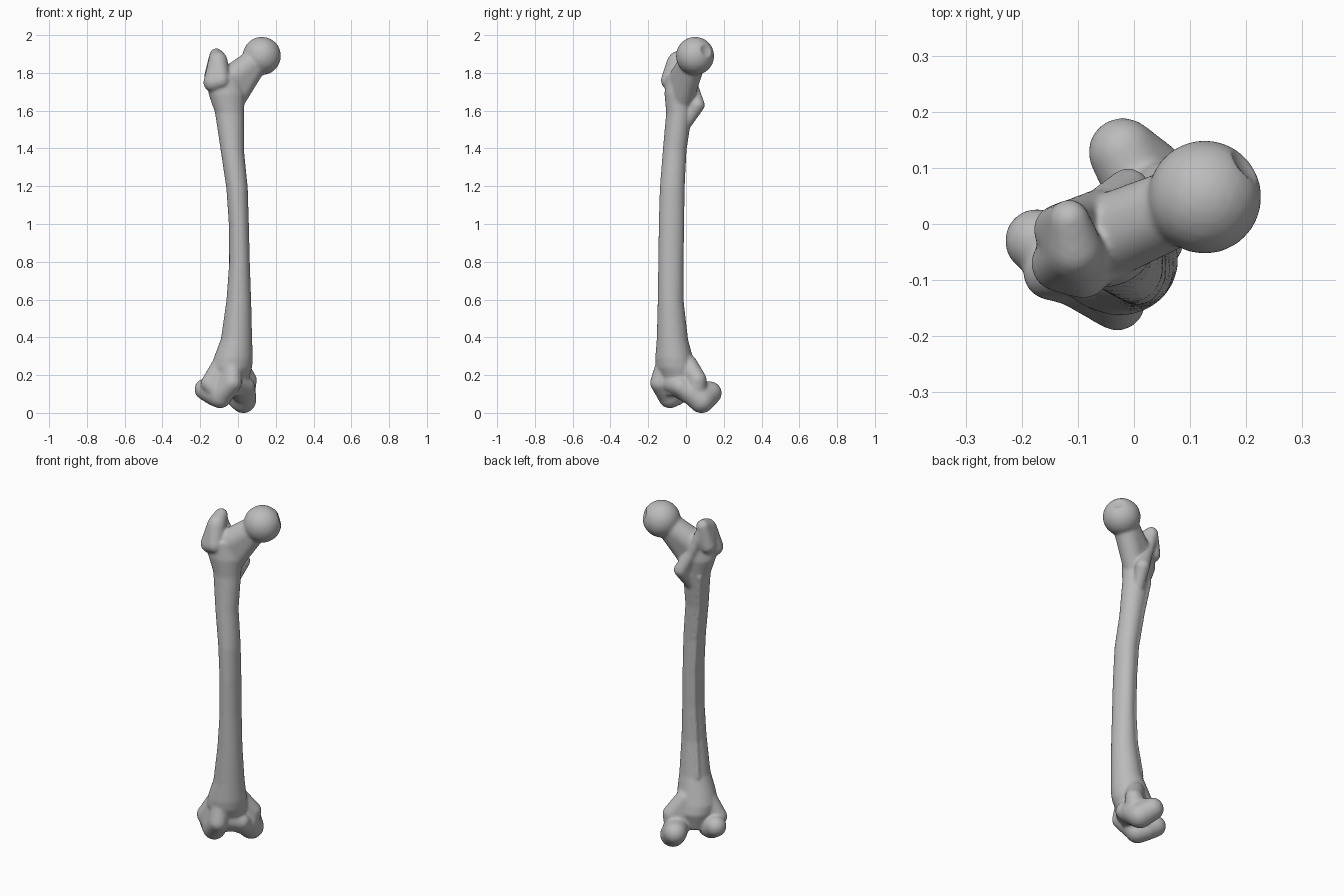
import bpy, bmesh, math
from mathutils import Vector

cube = bpy.data.objects.get("Cube")
if cube:
    bpy.data.objects.remove(cube, do_unlink=True)

bone_grey = bpy.data.materials.new("bone_grey")
bone_grey.use_nodes = True
colour = (0.5, 0.5, 0.5, 1)
bone_grey.diffuse_color = colour
bone_grey.node_tree.nodes["Principled BSDF"].inputs["Base Color"].default_value = colour

bm = bmesh.new()


def lump(*balls):
    """Convex skin stretched round balls given as (x, y, z, radius)."""
    part = bmesh.new()
    for x, y, z, r in balls:
        ball = bmesh.ops.create_icosphere(part, subdivisions=3, radius=r)
        bmesh.ops.translate(part, verts=ball["verts"], vec=(x, y, z))
    if len(balls) > 1:
        hull = bmesh.ops.convex_hull(part, input=part.verts)
        inside = {g for g in hull["geom_interior"] if isinstance(g, bmesh.types.BMVert)}
        bmesh.ops.delete(part, geom=list(inside), context='VERTS')
        loose = [v for v in part.verts if not v.link_faces]
        bmesh.ops.delete(part, geom=loose, context='VERTS')
        bmesh.ops.recalc_face_normals(part, faces=part.faces)
    mesh = bpy.data.meshes.new("lump")
    part.to_mesh(mesh)
    part.free()
    bm.from_mesh(mesh)
    bpy.data.meshes.remove(mesh)


def chain(*balls):
    """Tapered limb through successive balls."""
    for pair in zip(balls, balls[1:]):
        lump(*pair)


# Shaft: elliptical rings (z, centre x, centre y, radius x, radius y)
rings = [(0.10, -.04, -.04, .07, .07), (0.20, -.04, -.04, .10, .10),
         (0.25, -.035, -.055, .11, .105), (0.30, -.025, -.063, .104, .10),
         (0.40, -.008, -.072, .083, .083), (0.60, .004, -.081, .066, .069),
         (0.80, .008, -.080, .055, .067), (1.00, .005, -.077, .053, .068),
         (1.20, -.005, -.073, .057, .066), (1.40, -.03, -.060, .062, .063),
         (1.60, -.045, -.036, .077, .069), (1.70, -.06, -.034, .097, .08),
         (1.80, -.07, -.035, .08, .07)]
SIDES = 40
loops = []
for z, cx, cy, rx, ry in rings:
    loops.append([bm.verts.new((cx + rx * math.cos(a), cy + ry * math.sin(a), z))
                  for a in (math.tau * i / SIDES for i in range(SIDES))])
for low, high in zip(loops, loops[1:]):
    for i in range(SIDES):
        j = (i + 1) % SIDES
        bm.faces.new((low[i], low[j], high[j], high[i]))
bm.faces.new(loops[0][::-1])
bm.faces.new(loops[-1])

# Ridge down the back of the shaft
chain(*[(cx - .68 * rx, cy + .68 * ry, z, .014) for z, cx, cy, rx, ry in rings[4:11]])

# Ball head and neck
HEAD = Vector((.126, .048, 1.9))
lump((*HEAD, .102))
lump((.10, .04, 1.88, .068), (-.03, -.015, 1.78, .075), (-.02, -.02, 1.67, .06))

# Large outer knob, its hooked tip, and the crest to the small inner knob
lump((-.132, -.07, 1.76, .052), (-.09, -.088, 1.77, .046), (-.105, -.05, 1.865, .052))
lump((-.105, -.045, 1.875, .05), (-.115, .008, 1.905, .036), (-.135, -.01, 1.79, .045))
chain((-.115, .01, 1.88, .033), (-.06, .035, 1.74, .03),
      (-.01, .06, 1.64, .04), (-.03, 0, 1.54, .03))

# Inner condyle and its side bump
lump((-.02, .128, .115, .062), (.028, .082, .077, .069), (.03, .03, .12, .065))
lump((.028, .03, .11, .06), (.04, -.03, .15, .05), (-.01, -.07, .17, .06))
lump((.052, .062, .185, .048), (.0, .01, .27, .05), (.03, .05, .10, .06))

# Outer condyle, its front lip and side bump
lump((-.173, -.03, .135, .058), (-.095, -.085, .098, .064), (-.13, -.05, .11, .06))
lump((-.03, -.14, .17, .051), (-.095, -.085, .105, .066), (-.03, -.115, .25, .05))
lump((-.15, -.088, .165, .048), (-.08, -.07, .26, .06), (-.09, -.09, .11, .06))

mesh = bpy.data.meshes.new("thigh_bone")
bm.to_mesh(mesh)
bm.free()
bone = bpy.data.objects.new("thigh_bone", mesh)
bpy.context.collection.objects.link(bone)

# Fuse the parts into one skin and soften the joins
fuse = bone.modifiers.new("fuse", 'REMESH')
fuse.mode = 'VOXEL'
fuse.voxel_size = 0.007
soften = bone.modifiers.new("soften", 'SMOOTH')
soften.factor = 0.5
soften.iterations = 14
graph = bpy.context.evaluated_depsgraph_get()
fused = bpy.data.meshes.new_from_object(bone.evaluated_get(graph))
bone.modifiers.clear()
bone.data = fused
fused.name = "thigh_bone"

# Small pit in the ball head
pit = HEAD + Vector((.75, .6, .3)).normalized() * .102
for v in fused.vertices:
    d = (v.co - pit).length
    if d < .035:
        v.co += (HEAD - pit).normalized() * .012 * (1 - (d / .035) ** 2)

# Rest on the ground
base = min(v.co.z for v in fused.vertices)
for v in fused.vertices:
    v.co.z -= base

fused.materials.clear()
fused.materials.append(bone_grey)
fused.polygons.foreach_set("use_smooth", [True] * len(fused.polygons))
fused.update()
